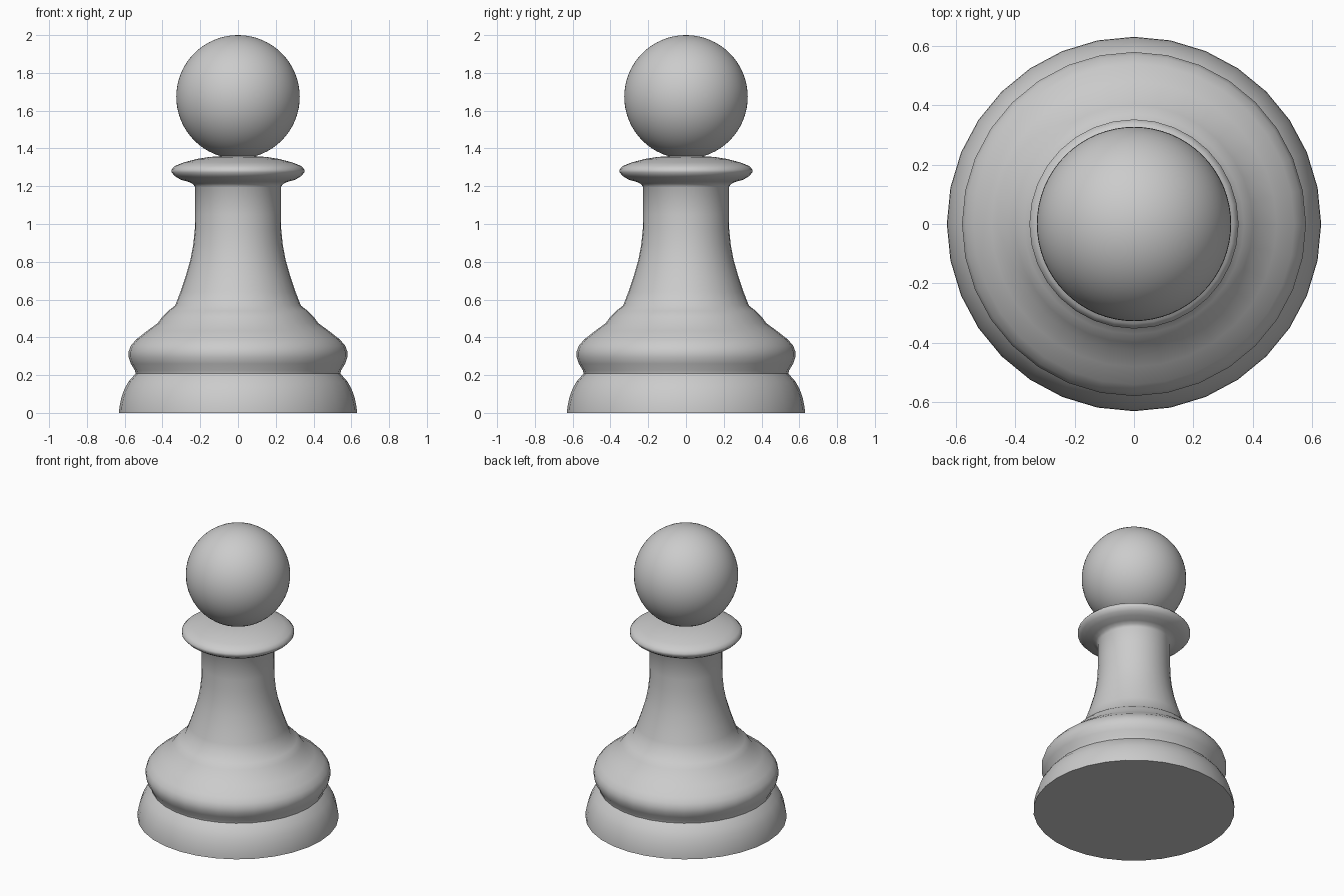
import bpy
import bmesh
import math

if "Cube" in bpy.data.objects:
    bpy.data.objects.remove(bpy.data.objects["Cube"])

grey = bpy.data.materials.new("plain_grey")
grey.diffuse_color = (0.6, 0.6, 0.6, 1)
grey.use_nodes = True
grey.node_tree.nodes["Principled BSDF"].inputs["Base Color"].default_value = grey.diffuse_color


def finish(obj, angle):
    obj.data.materials.append(grey)
    bpy.ops.object.select_all(action='DESELECT')
    obj.select_set(True)
    bpy.context.view_layer.objects.active = obj
    bpy.ops.object.shade_smooth_by_angle(angle=math.radians(angle))


def lathe(name, profile, sides=32):
    """Turn an (r, z) profile around the z axis, capping open ends."""
    bm = bmesh.new()
    rings = [[bm.verts.new((r * math.cos(2 * math.pi * i / sides),
                            r * math.sin(2 * math.pi * i / sides), z))
              for i in range(sides)] for r, z in profile]
    for a, b in zip(rings, rings[1:]):
        for i in range(sides):
            j = (i + 1) % sides
            bm.faces.new((a[i], a[j], b[j], b[i]))
    bm.faces.new(rings[0][::-1])
    bm.faces.new(rings[-1])
    mesh = bpy.data.meshes.new(name)
    bm.to_mesh(mesh)
    bm.free()
    obj = bpy.data.objects.new(name, mesh)
    bpy.context.collection.objects.link(obj)
    finish(obj, 50)
    return obj


# Turned body: foot, groove, bulging ring, flared stem and collar
lathe("body", [
    (0.63, 0.0), (0.628, 0.03), (0.618, 0.08), (0.602, 0.125),
    (0.58, 0.165), (0.552, 0.197), (0.542, 0.208), (0.546, 0.225),
    (0.567, 0.26), (0.579, 0.295), (0.579, 0.325), (0.568, 0.355),
    (0.54, 0.388), (0.48, 0.435), (0.425, 0.475), (0.40, 0.51),
    (0.37, 0.54), (0.333, 0.568),
    (0.305, 0.64), (0.278, 0.72), (0.252, 0.81), (0.237, 0.89),
    (0.229, 0.97), (0.227, 1.05), (0.227, 1.195),
    (0.238, 1.212), (0.262, 1.223), (0.305, 1.235), (0.333, 1.253),
    (0.352, 1.273), (0.352, 1.288), (0.335, 1.307), (0.29, 1.325),
    (0.22, 1.344), (0.15, 1.355), (0.08, 1.36),
])

# Ball head
bpy.ops.mesh.primitive_uv_sphere_add(segments=64, ring_count=32, radius=0.327,
                                     location=(0, 0, 1.673))
head = bpy.context.object
head.name = "head"
finish(head, 60)
